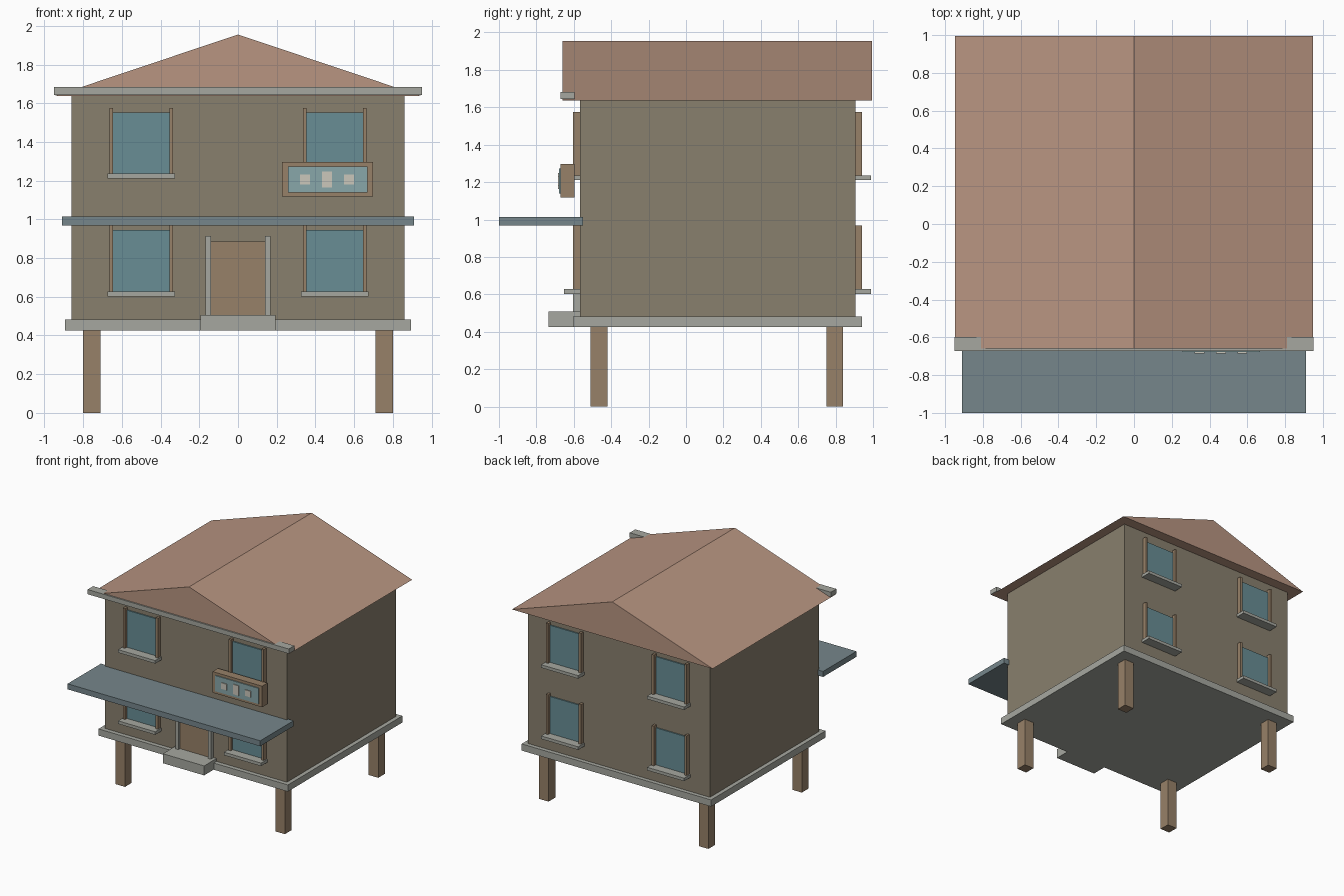
import bpy
import bmesh

if "Cube" in bpy.data.objects:
    bpy.data.objects.remove(bpy.data.objects["Cube"])


def material(name, rgb):
    m = bpy.data.materials.new(name)
    m.diffuse_color = (*rgb, 1)
    m.use_nodes = True
    m.node_tree.nodes["Principled BSDF"].inputs["Base Color"].default_value = m.diffuse_color
    return m


WALL = material("wall", (0.25, 0.215, 0.155))
ROOF = material("roof", (0.48, 0.30, 0.22))
WOOD = material("wood", (0.31, 0.22, 0.14))
TRIM = material("trim", (0.38, 0.39, 0.35))
SLATE = material("slate", (0.18, 0.24, 0.26))
GLASS = material("glass", (0.14, 0.27, 0.30))
PANEL = material("panel", (0.25, 0.39, 0.40))
CREAM = material("cream", (0.60, 0.57, 0.50))


def finish(name, bm, mat):
    bmesh.ops.recalc_face_normals(bm, faces=bm.faces)
    me = bpy.data.meshes.new(name)
    bm.to_mesh(me)
    bm.free()
    me.materials.append(mat)
    ob = bpy.data.objects.new(name, me)
    bpy.context.collection.objects.link(ob)
    return ob


def box(name, x, y, z, mat):
    """Box from (min, max) ranges on each axis."""
    bm = bmesh.new()
    bmesh.ops.create_cube(bm, size=1)
    for v in bm.verts:
        for i, (a, b) in enumerate((x, y, z)):
            v.co[i] = a if v.co[i] < 0 else b
    return finish(name, bm, mat)


FRONT, BACK = -0.568, 0.905

# House body and floor slab
box("house_body", (-0.86, 0.86), (FRONT, BACK), (0.43, 1.645), WALL)
box("floor_slab", (-0.895, 0.895), (-0.605, 0.94), (0.425, 0.482), TRIM)

# Stilts
for sx in (-1, 1):
    for y, label in ((-0.465, "front"), (0.795, "back")):
        cx = sx * 0.755
        box(label + "_leg", (cx - 0.045, cx + 0.045), (y - 0.045, y + 0.045), (0, 0.427), WOOD)

# Gable roof: triangle extruded from front to back
bm = bmesh.new()
tri = bm.faces.new([bm.verts.new((x, -0.66, z)) for x, z in ((-0.948, 1.637), (0.948, 1.637), (0, 1.955))])
ext = bmesh.ops.extrude_face_region(bm, geom=[tri], use_keep_orig=True)
bmesh.ops.translate(bm, vec=(0, 1.655, 0), verts=[g for g in ext["geom"] if isinstance(g, bmesh.types.BMVert)])
finish("roof", bm, ROOF)
box("front_fascia", (-0.95, 0.95), (-0.672, -0.597), (1.643, 1.683), TRIM)

# Canopy and entrance
box("canopy", (-0.91, 0.91), (-1.0, -0.55), (0.967, 1.014), SLATE)
box("door_step", (-0.195, 0.195), (-0.735, FRONT), (0.426, 0.507), TRIM)
box("door", (-0.14, 0.14), (-0.583, FRONT), (0.505, 0.885), WOOD)
for s in (-1, 1):
    x = sorted((s * 0.139, s * 0.167))
    box("door_post", x, (-0.605, FRONT), (0.505, 0.915), TRIM)


# Windows: pane, two side posts and a sill
def window(cx, z, wall, out):
    def depth(d):
        return sorted((wall, wall + out * d))
    box("window_pane", (cx - 0.147, cx + 0.147), depth(0.01), (z + 0.025, z + 0.342), GLASS)
    for s in (-1, 1):
        px = cx + s * 0.155
        box("window_post", (px - 0.01, px + 0.01), depth(0.036), (z + 0.02, z + 0.365), WOOD)
    box("window_sill", (cx - 0.175, cx + 0.175), depth(0.085), (z, z + 0.026), TRIM)


for cx in (-0.5, 0.5):
    for z in (0.602, 1.21):
        window(cx, z, FRONT, -1)
        window(cx, z, BACK, 1)

# Box under the upper right window with three plain tiles
box("wall_box", (0.228, 0.697), (-0.67, -0.597), (1.117, 1.297), WOOD)
box("wall_box_panel", (0.258, 0.668), (-0.678, -0.665), (1.14, 1.274), PANEL)
for cx, h in ((0.347, 0.026), (0.46, 0.042), (0.573, 0.026)):
    box("panel_tile", (cx - 0.026, cx + 0.026), (-0.685, -0.67), (1.206 - h, 1.206 + h), CREAM)
